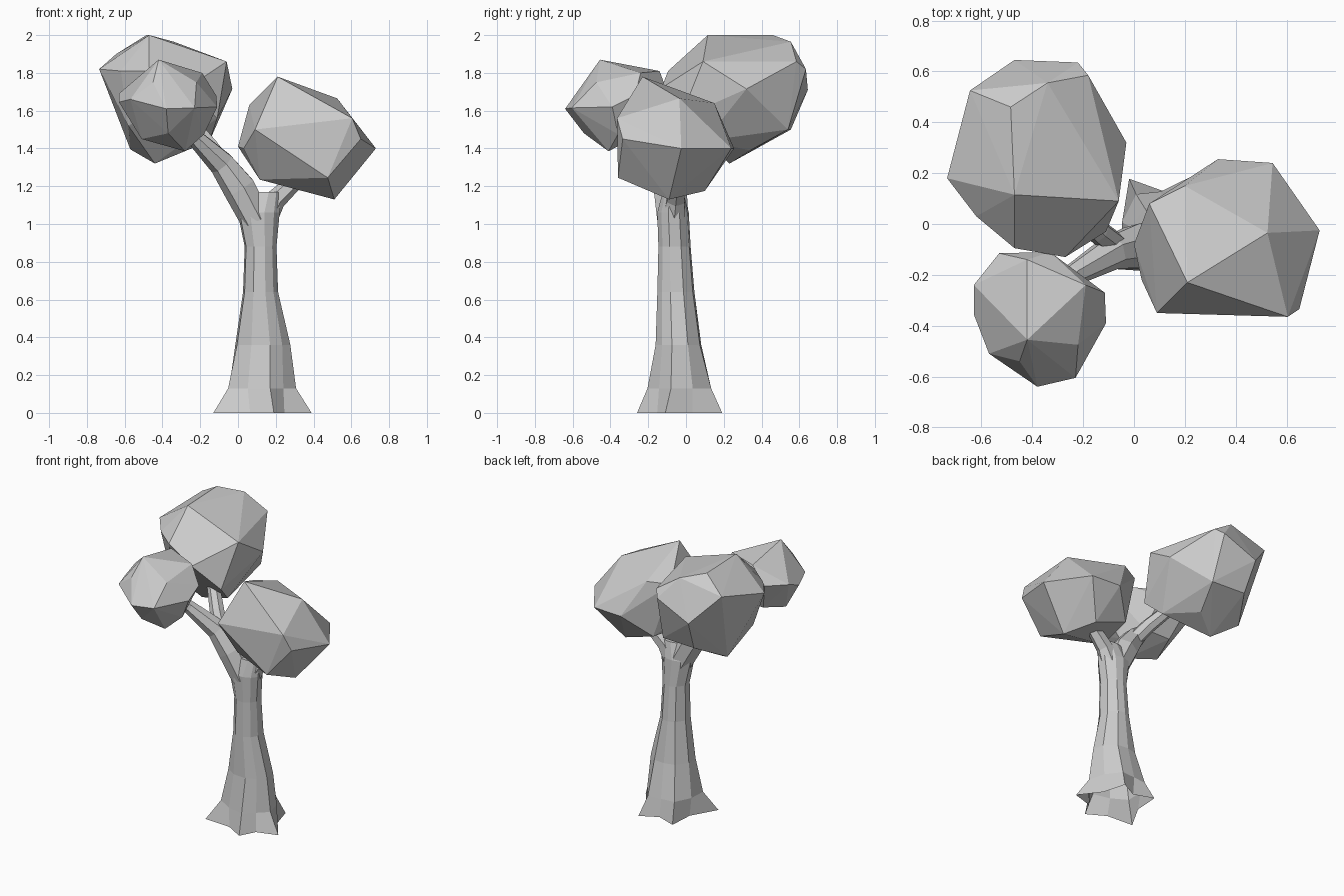
import bpy, bmesh
from math import cos, sin, pi, radians
from mathutils import Vector


def finish(bm, name):
    bmesh.ops.recalc_face_normals(bm, faces=bm.faces)
    me = bpy.data.meshes.new(name)
    bm.to_mesh(me)
    bm.free()
    ob = bpy.data.objects.new(name, me)
    bpy.context.collection.objects.link(ob)


def skin(rings, name, cap_start=True):
    """Bridge rings of points and cap the ends."""
    bm = bmesh.new()
    loops = [[bm.verts.new(p) for p in r] for r in rings]
    n = len(loops[0])
    for a, b in zip(loops, loops[1:]):
        for i in range(n):
            j = (i + 1) % n
            bm.faces.new((a[i], a[j], b[j], b[i]))
    if cap_start:
        bm.faces.new(loops[0][::-1])
    bm.faces.new(loops[-1])
    finish(bm, name)


def branch(name, path, sides=7):
    """Tapered limb along (x, y, z, radius) points."""
    pts = [Vector(p[:3]) for p in path]
    rings = []
    for i, p in enumerate(pts):
        t = (pts[min(i + 1, len(pts) - 1)] - pts[max(i - 1, 0)]).normalized()
        u = t.cross(Vector((0, 1, 0))).normalized()
        v = t.cross(u)
        r = path[i][3]
        rings.append([p + r * (u * cos(2 * pi * k / sides) + v * sin(2 * pi * k / sides))
                      for k in range(sides)])
    skin(rings, name)


def foliage(name, pts):
    """Faceted leaf clump as the hull of its corner points."""
    bm = bmesh.new()
    for p in pts:
        bm.verts.new(p)
    res = bmesh.ops.convex_hull(bm, input=bm.verts)
    bmesh.ops.delete(bm, geom=[g for g in res["geom_interior"] if isinstance(g, bmesh.types.BMVert)],
                     context='VERTS')
    finish(bm, name)


# Trunk foot: five root tips (angle, reach) with valleys between, open below
tips = [(-16, 0.27), (65, 0.25), (125, 0.26), (208, 0.295), (285, 0.232)]
angles, foot = [], []
for i, (a, r) in enumerate(tips):
    b = tips[(i + 1) % 5][0]
    mid = (a + b + (360 if b < a else 0)) / 2
    angles += [radians(a), radians(mid)]
    foot += [(0.13 + r * cos(radians(a)), -0.035 + r * sin(radians(a)), 0),
             (0.13 + 0.165 * cos(radians(mid)), -0.035 + 0.165 * sin(radians(mid)), 0)]

# Trunk: z, centre x, centre y, radius x, radius y, valley depth between roots
sections = [
    (0.13, 0.12, -0.03, 0.195, 0.18, 0.88),
    (0.36, 0.13, -0.04, 0.153, 0.125, 0.97),
    (0.64, 0.12, -0.055, 0.096, 0.1, 1),
    (0.88, 0.12, -0.062, 0.087, 0.087, 1),
    (1.06, 0.11, -0.07, 0.115, 0.085, 1),
    (1.17, 0.14, -0.07, 0.09, 0.055, 1),
]
skin([foot] + [[(cx + rx * cos(a) * (d if k % 2 else 1),
                 cy + ry * sin(a) * (d if k % 2 else 1), z) for k, a in enumerate(angles)]
               for z, cx, cy, rx, ry, d in sections], "trunk", cap_start=False)

# Limbs
branch("left_branch", [(0.1, -0.07, 1.02, 0.085), (0.01, -0.085, 1.19, 0.09),
                       (-0.085, -0.11, 1.32, 0.07), (-0.24, -0.2, 1.47, 0.045),
                       (-0.33, -0.28, 1.56, 0.035)])
branch("back_branch", [(-0.05, -0.1, 1.27, 0.05), (-0.14, -0.03, 1.4, 0.048),
                       (-0.27, 0.1, 1.56, 0.04)])
branch("right_branch", [(0.14, -0.065, 1.03, 0.07), (0.2, -0.055, 1.13, 0.055),
                        (0.34, -0.04, 1.26, 0.04)], 6)

# Leaf clumps
foliage("back_foliage", [
    (-.47, .115, 2.0), (-.485, .46, 2.0), (-.34, .555, 1.965), (-.06, .09, 1.86),
    (-.03, .32, 1.715), (-.735, .18, 1.82), (-.645, .525, 1.9), (-.47, .645, 1.71),
    (-.22, .635, 1.82), (-.18, .585, 1.86), (-.62, .03, 1.81), (-.47, -.095, 1.81),
    (-.27, -.13, 1.72), (-.57, .355, 1.395), (-.44, .23, 1.32), (-.27, .34, 1.39),
    (-.15, .1, 1.44), (-.11, -.03, 1.56), (-.2, .54, 1.5), (-.58, .08, 1.52),
    (-.45, .555, 1.5)])
foliage("front_foliage", [
    (-.42, -.455, 1.87), (-.42, -.14, 1.81), (-.19, -.24, 1.8), (-.22, -.475, 1.75),
    (-.63, -.24, 1.69), (-.63, -.355, 1.645), (-.53, -.115, 1.7), (-.33, -.11, 1.73),
    (-.115, -.27, 1.68), (-.11, -.39, 1.62), (-.23, -.605, 1.615), (-.38, -.64, 1.61),
    (-.57, -.51, 1.66), (-.45, -.54, 1.75), (-.51, -.38, 1.45), (-.28, -.41, 1.385),
    (-.18, -.36, 1.475), (-.37, -.54, 1.48), (-.46, -.2, 1.5), (-.25, -.2, 1.5)])
foliage("right_foliage", [
    (.21, -.23, 1.78), (.525, -.035, 1.665), (.06, .08, 1.63), (.2, .15, 1.64),
    (.33, .255, 1.4), (.545, .24, 1.4), (.73, -.025, 1.4), (.65, -.335, 1.45),
    (.605, -.365, 1.56), (.09, -.35, 1.5), (.03, -.22, 1.4), (0, -.08, 1.41),
    (.115, -.17, 1.235), (.475, -.36, 1.245), (.51, -.09, 1.13), (.4, .1, 1.175),
    (.17, .12, 1.25)])
